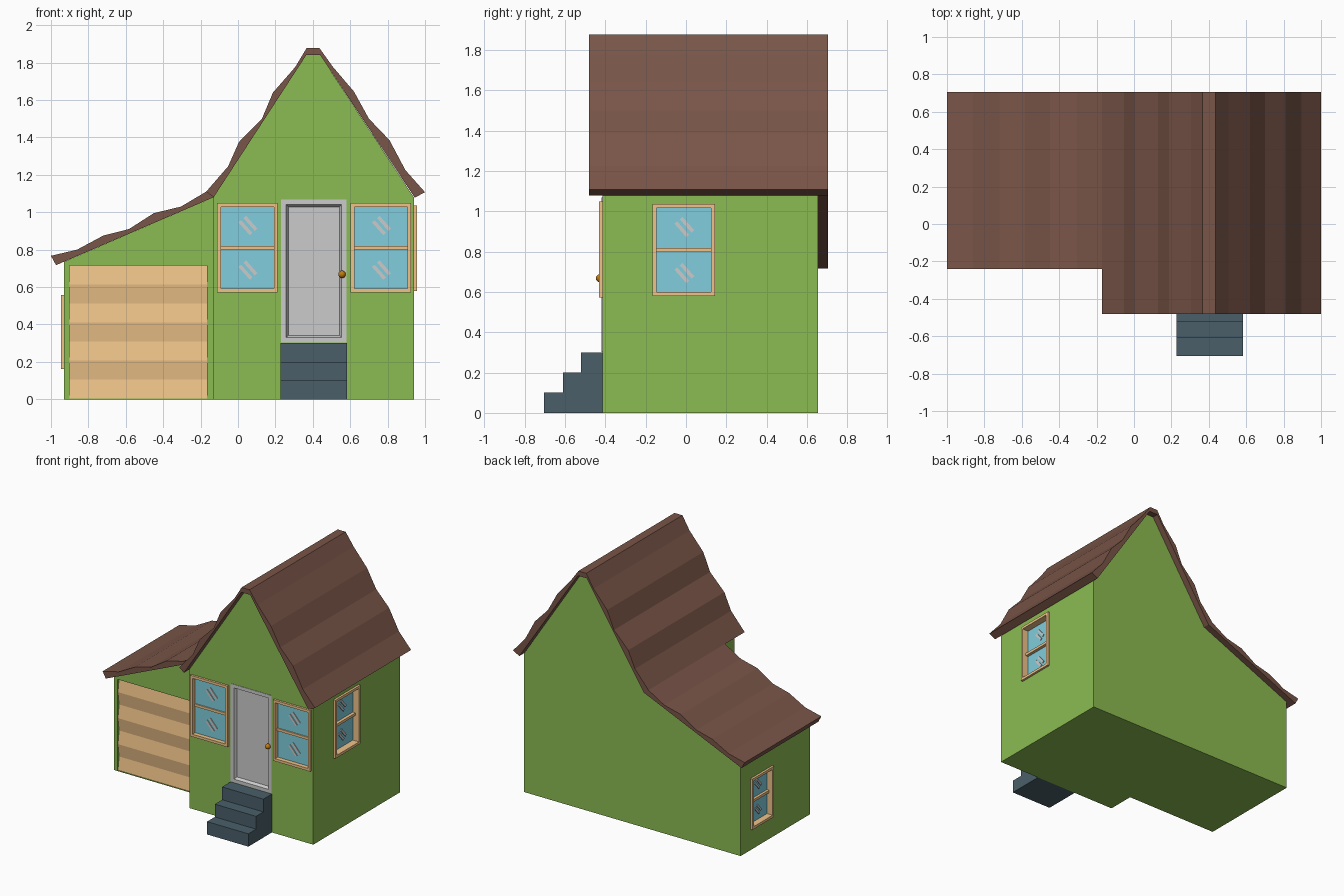
import bpy, bmesh
from math import pi
from mathutils import Matrix, Vector

if "Cube" in bpy.data.objects:
    bpy.data.objects.remove(bpy.data.objects["Cube"])


def material(name, hexcode):
    m = bpy.data.materials.new(name)
    rgb = [int(hexcode[i:i + 2], 16) / 255 for i in (0, 2, 4)]
    m.diffuse_color = [((c + 0.055) / 1.055) ** 2.4 for c in rgb] + [1]
    m.use_nodes = True
    m.node_tree.nodes["Principled BSDF"].inputs["Base Color"].default_value = m.diffuse_color
    return m


GREEN = material("wall_green", "8BBB51")
BROWN = material("roof_brown", "795548")
TAN = material("wood_tan", "F0C48A")
GLASS = material("glass_blue", "80CEDC")
GREY = material("door_grey", "BDBDBD")
SLATE = material("step_slate", "4A5F69")
GOLD = material("knob_gold", "C07C10")


def prism(bm, pts, a, b, axis="y"):
    """Extrude a profile of (x, z) along y, or of (y, z) along x."""
    def place(p, t):
        return (p[0], t, p[1]) if axis == "y" else (t, p[0], p[1])
    lo = [bm.verts.new(place(p, a)) for p in pts]
    hi = [bm.verts.new(place(p, b)) for p in pts]
    bm.faces.new(lo)
    bm.faces.new(hi)
    n = len(pts)
    for i in range(n):
        j = (i + 1) % n
        bm.faces.new((lo[i], lo[j], hi[j], hi[i]))


def rect(x0, x1, z0, z1):
    return [(x0, z0), (x1, z0), (x1, z1), (x0, z1)]


def finish(name, bm, mat, matrix=None):
    bmesh.ops.recalc_face_normals(bm, faces=bm.faces)
    me = bpy.data.meshes.new(name)
    bm.to_mesh(me)
    bm.free()
    if matrix:
        me.transform(matrix)
    if mat:
        me.materials.append(mat)
    ob = bpy.data.objects.new(name, me)
    bpy.context.collection.objects.link(ob)
    return ob


def solid(name, mat, pts, a, b, axis="y", matrix=None):
    bm = bmesh.new()
    prism(bm, pts, a, b, axis)
    return finish(name, bm, mat, matrix)


FRONT, GARAGE, BACK = -0.415, -0.2, 0.655
cutters = []

# Walls: tall gabled house with a lean-to garage on the left
walls = solid("walls", GREEN, [(-0.13, 0), (0.94, 0), (0.94, 1.08), (0.44, 1.84),
                               (0.365, 1.84), (-0.13, 1.08)], FRONT, BACK)
garage = solid("garage_walls", GREEN, [(-0.93, 0), (0.1, 0), (0.1, 1.08),
                                       (-0.13, 1.08), (-0.93, 0.735)], GARAGE, BACK)

# Roofs: wavy shingle outline over a straight underside
main_outer = [(1.0, 1.107), (0.895, 1.225), (0.81, 1.385), (0.70, 1.50), (0.62, 1.645),
              (0.505, 1.78), (0.435, 1.878), (0.367, 1.878), (0.305, 1.775), (0.187, 1.64),
              (0.128, 1.50), (0.005, 1.375), (-0.053, 1.245), (-0.17, 1.11)]
solid("main_roof", BROWN, main_outer + [(-0.13, 1.08), (0.365, 1.84), (0.44, 1.84),
                                        (0.945, 1.078)], -0.48, 0.705)
solid("garage_roof", BROWN, [(-0.13, 1.08), (-0.17, 1.11), (-0.305, 1.03), (-0.45, 0.995),
                             (-0.583, 0.91), (-0.72, 0.875), (-0.86, 0.80), (-1.0, 0.767),
                             (-0.973, 0.717)], -0.24, 0.705)


# Windows: drawn facing -y around their centre, then turned to their wall
def window(name, centre, turn, w, h, depth):
    mat = Matrix.Translation(Vector(centre)) @ Matrix.Rotation(turn, 4, "Z")
    u, v, out, f = w / 2, h / 2, -0.017, 0.02
    cutters.append(solid(name + "_cutter", None, rect(-u, u, -v, v), -0.1, depth, "y", mat))
    bm = bmesh.new()
    for s in (-1, 1):
        prism(bm, rect(*sorted((s * u, s * (u - f))), -v, v), out, depth)
        prism(bm, rect(f - u, u - f, *sorted((s * v, s * (v - f)))), out, depth)
    prism(bm, rect(f - u, u - f, -f / 2, f / 2), depth * 0.3, depth)
    finish(name + "_frame", bm, TAN, mat)
    solid(name + "_glass", GLASS, rect(f - u, u - f, f - v, v - f), depth - 0.008, depth, "y", mat)
    # two slanted glints on each pane
    bm = bmesh.new()
    k = w / 0.32
    d, n = Vector((0.03, -0.034)) * k, Vector((0.007, 0.006)) * k
    for cz in (-v / 2, v / 2):
        for s in (-1, 1):
            c = Vector((0.003 * k, cz)) + n * 1.9 * s
            prism(bm, [c - d - n, c + d - n, c + d + n, c - d + n], depth - 0.014, depth - 0.008)
    finish(name + "_glints", bm, GREY, mat)


window("front_left_window", (0.05, FRONT, 0.81), 0, 0.323, 0.476, 0.025)
window("front_right_window", (0.764, FRONT, 0.81), 0, 0.323, 0.476, 0.025)
window("right_side_window", (0.94, -0.011, 0.808), pi / 2, 0.312, 0.456, 0.045)
window("left_side_window", (-0.93, 0.4, 0.36), -pi / 2, 0.27, 0.396, 0.04)

# Front door with a recessed, bevelled panel
bm = bmesh.new()
prism(bm, rect(0.23, 0.581, 0.303, 1.068), FRONT - 0.003, FRONT + 0.03)
bmesh.ops.recalc_face_normals(bm, faces=bm.faces)
face = min(bm.faces, key=lambda f: f.calc_center_median().y)
bmesh.ops.inset_region(bm, faces=[face], thickness=0.038)
bmesh.ops.inset_region(bm, faces=[face], thickness=0.017, depth=-0.022)
finish("front_door", bm, GREY)
cutters.append(solid("door_cutter", None, rect(0.23, 0.581, 0.303, 1.068), -0.6, FRONT + 0.03))

# Door knob
bm = bmesh.new()
bmesh.ops.create_uvsphere(bm, u_segments=16, v_segments=10, radius=0.02,
                          matrix=Matrix.Translation((0.556, FRONT - 0.012, 0.668)))
for f in bm.faces:
    f.smooth = True
finish("door_knob", bm, GOLD)

# Garage door: zigzag slats in a shallow opening
slats = [(-0.18 if i % 2 == 0 else -0.194, 0.715 - 0.71 * i / 7) for i in range(8)]
solid("garage_door", TAN, slats + [(-0.165, 0.005), (-0.165, 0.715)], -0.9, -0.165, "x")
cutters.append(solid("garage_cutter", None, rect(-0.9, -0.165, 0.005, 0.715), -0.3, -0.165))

# Front steps
solid("front_steps", SLATE, [(-0.705, 0), (FRONT, 0), (FRONT, 0.3), (-0.52, 0.3), (-0.52, 0.2),
                             (-0.61, 0.2), (-0.61, 0.1), (-0.705, 0.1)], 0.227, 0.583, "x")

# Merge the wall volumes, cut the openings, then drop the helpers
for helper in [garage] + cutters:
    mod = walls.modifiers.new(helper.name, "BOOLEAN")
    mod.operation = "UNION" if helper is garage else "DIFFERENCE"
    mod.solver = "EXACT"
    mod.object = helper
dg = bpy.context.evaluated_depsgraph_get()
mesh = bpy.data.meshes.new_from_object(walls.evaluated_get(dg))
walls.modifiers.clear()
walls.data = mesh
mesh.materials.clear()
mesh.materials.append(GREEN)
mesh.polygons.foreach_set("material_index", [0] * len(mesh.polygons))
for helper in [garage] + cutters:
    bpy.data.objects.remove(helper)
